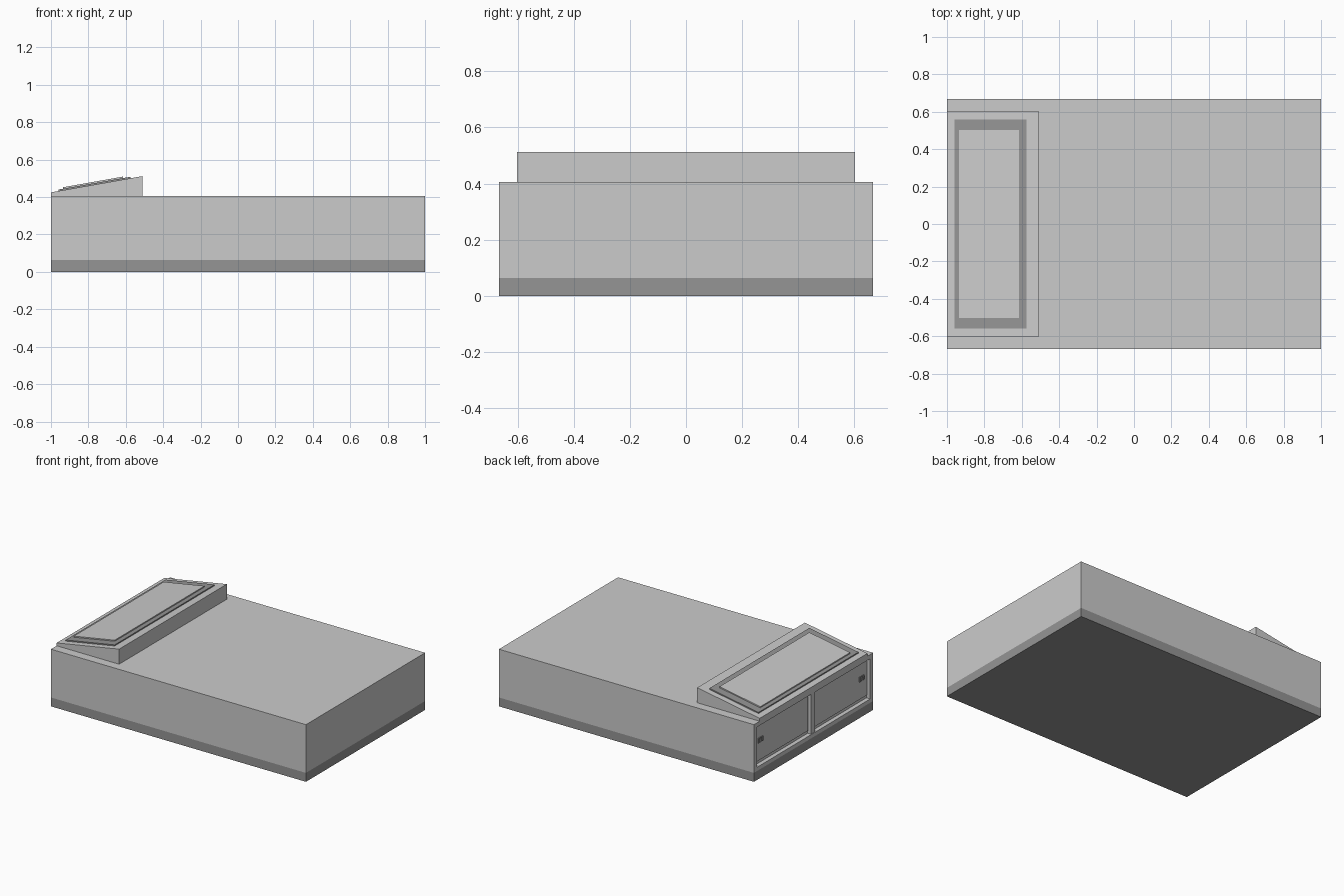
import bpy, bmesh, math
from mathutils import Matrix

if "Cube" in bpy.data.objects:
    bpy.data.objects.remove(bpy.data.objects["Cube"])

def mat(name, v):
    m = bpy.data.materials.new(name)
    m.diffuse_color = (v, v, v, 1)
    m.use_nodes = True
    m.node_tree.nodes["Principled BSDF"].inputs["Base Color"].default_value = m.diffuse_color
    return m

DARK = mat("dark_grey", 0.3)
MID = mat("mid_grey", 0.6)

def box(name, x, y, z, material=None):
    """Box from (min, max) ranges on each axis."""
    me = bpy.data.meshes.new(name)
    bm = bmesh.new()
    bmesh.ops.create_cube(bm, size=1)
    for v in bm.verts:
        v.co = [r[0] if c < 0 else r[1] for c, r in zip(v.co, (x, y, z))]
    bm.to_mesh(me)
    bm.free()
    ob = bpy.data.objects.new(name, me)
    bpy.context.collection.objects.link(ob)
    if material:
        me.materials.append(material)
    return ob

def cut(ob, cutter):
    cutter.hide_render = True
    cutter.hide_set(True)
    m = ob.modifiers.new("cut", 'BOOLEAN')
    m.operation = 'DIFFERENCE'
    m.solver = 'EXACT'
    m.object = cutter

# plinth and main body
W = 0.667
box("plinth", (-1, 1), (-W, W), (0, 0.063), DARK)
body = box("body", (-1, 1), (-W, W), (0.063, 0.405))
cut(body, box("door_recess_cutter", (-1.1, -0.97), (-0.635, 0.635), (0.09, 0.375)))

# door fronts with handles, set in the recess of the left end
for s, side in ((1, "back"), (-1, "front")):
    def span(a, b):
        return tuple(sorted((s * a, s * b)))
    box(side + "_door", (-0.98, -0.969), span(0.035, 0.625), (0.115, 0.37))
    box(side + "_handle_plate", (-0.985, -0.979), span(0.54, 0.595), (0.24, 0.275), DARK)
    for y in (0.545, 0.573):
        box(side + "_handle_grip", (-0.99, -0.984), span(y, y + 0.016), (0.245, 0.27), DARK)
box("door_divider", (-0.995, -0.969), (-0.022, 0.022), (0.09, 0.375), MID)

# sloped desk: a box whose top is sheared into a wedge
SLOPE = (0.512 - 0.425) / 0.49
def surface(x):
    return 0.425 + (x + 1) * SLOPE

desk = box("sloped_desk", (-1, -0.51), (-0.603, 0.603), (0.405, 0.425))
for v in desk.data.vertices:
    if v.co.z > 0.42:
        v.co.z = surface(v.co.x)

# raised pad on the slope: dark border below, lighter panel above
def sloped_slab(name, x, y, bottom, top, material):
    ob = box(name, x, y, (bottom, top), material)
    for v in ob.data.vertices:
        v.co.z += surface(v.co.x)

sloped_slab("pad_border", (-0.96, -0.575), (-0.56, 0.56), -0.003, 0.008, DARK)
sloped_slab("pad_panel", (-0.935, -0.615), (-0.503, 0.503), 0.004, 0.016, MID)
